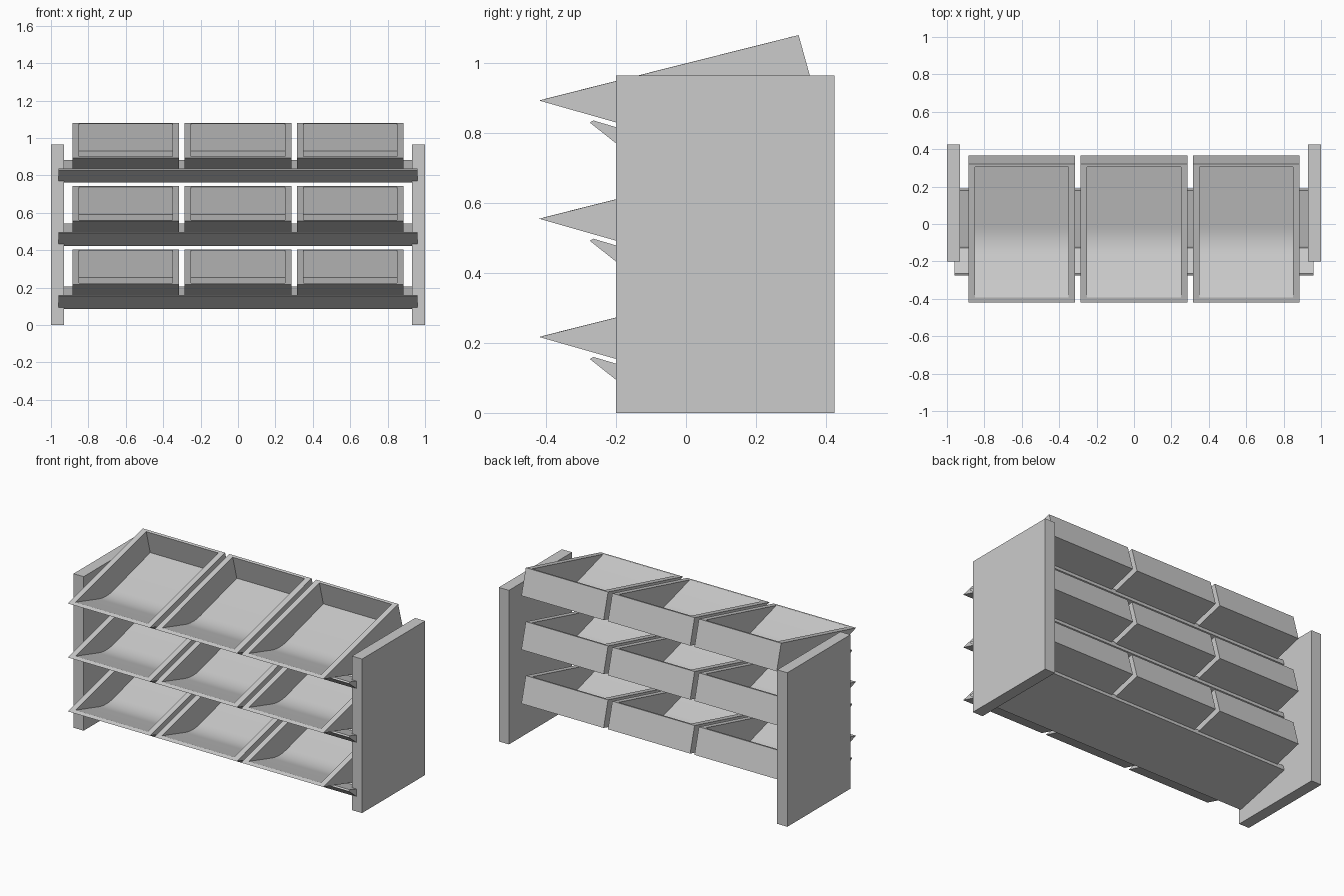
import bpy
import bmesh
from mathutils import Vector

if "Cube" in bpy.data.objects:
    bpy.data.objects.remove(bpy.data.objects["Cube"], do_unlink=True)

# Single grey finish
grey = bpy.data.materials.new("plain_grey")
grey.use_nodes = True
GREY = (0.6, 0.6, 0.6, 1)
grey.diffuse_color = GREY
grey.node_tree.nodes["Principled BSDF"].inputs["Base Color"].default_value = GREY


def make_mesh(name, bm):
    bmesh.ops.recalc_face_normals(bm, faces=bm.faces)
    mesh = bpy.data.meshes.new(name)
    bm.to_mesh(mesh)
    bm.free()
    mesh.materials.append(grey)
    return mesh


def place(name, mesh, location):
    obj = bpy.data.objects.new(name, mesh)
    obj.location = location
    bpy.context.collection.objects.link(obj)
    return obj


def sweep(bm, profile, half, closed):
    """Span a (y, z) profile from -half to +half in x; return both end loops."""
    left, right = [[bm.verts.new((x, y, z)) for y, z in profile] for x in (-half, half)]
    bm.faces.new(left)
    bm.faces.new(right)
    count = len(profile)
    for i in range(count if closed else count - 1):
        j = (i + 1) % count
        bm.faces.new((left[i], left[j], right[j], right[i]))
    return left, right


def prism(name, profile, half):
    bm = bmesh.new()
    sweep(bm, profile, half, True)
    return make_mesh(name, bm)


def fillet(a, corner, b, reach, steps=6):
    """Rounded corner between two straight runs."""
    a, corner, b = Vector(a), Vector(corner), Vector(b)
    start = corner + (a - corner).normalized() * reach
    end = corner + (b - corner).normalized() * reach
    curve = []
    for i in range(steps + 1):
        t = i / steps
        curve.append(tuple(start.lerp(corner, t).lerp(corner.lerp(end, t), t)))
    return curve


# Side panels
panel = prism("side_panel", [(-0.2, 0), (0.425, 0), (0.425, 0.965), (-0.2, 0.965)], 0.035)
for side, x in (("right", -0.965), ("left", 0.965)):
    place(side + "_side_panel", panel, (x, 0, 0))

# Tilted open bin, heights measured from its front tip
outer = [(-0.42, 0), (-0.09, -0.094), (0.366, 0.028), (0.322, 0.187)]
front, corner, rear = (-0.394, 0.007), (-0.09, -0.081), (0.345, 0.036)
inner = [front, *fillet(front, corner, rear, 0.08), rear, (0.305, 0.183)]
bm = bmesh.new()
outer_ends = sweep(bm, outer, 0.285, False)
inner_ends = sweep(bm, inner, 0.25, False)
for o, i in zip(outer_ends, inner_ends):
    bm.faces.new((o[0], o[-1], i[-1], i[0]))
for k in (0, -1):
    bm.faces.new((outer_ends[0][k], outer_ends[1][k], inner_ends[1][k], inner_ends[0][k]))
bin_mesh = make_mesh("bin", bm)

# Sloping shelf and its wedge-shaped front lip
shelf = prism("shelf", [(-0.188, -0.132), (0.189, -0.044), (0.18, -0.011), (-0.12, -0.092)], 0.93)
lip = prism("shelf_lip", [(-0.275, -0.063), (-0.188, -0.132), (-0.12, -0.1), (-0.265, -0.057)], 0.96)

# Three tiers of three bins
smooth = []
for tier, label in enumerate(("lower", "middle", "upper")):
    z = 0.217 + 0.338 * tier
    place(label + "_shelf", shelf, (0, 0, z))
    place(label + "_shelf_lip", lip, (0, 0, z))
    for column, x in (("right", -0.6), ("centre", 0), ("left", 0.6)):
        smooth.append(place(f"{label}_{column}_bin", bin_mesh, (x, 0, z)))

# Soften the rounded bin floor only
bpy.ops.object.select_all(action="DESELECT")
smooth[0].select_set(True)
bpy.context.view_layer.objects.active = smooth[0]
bpy.ops.object.shade_smooth_by_angle(angle=0.35)
